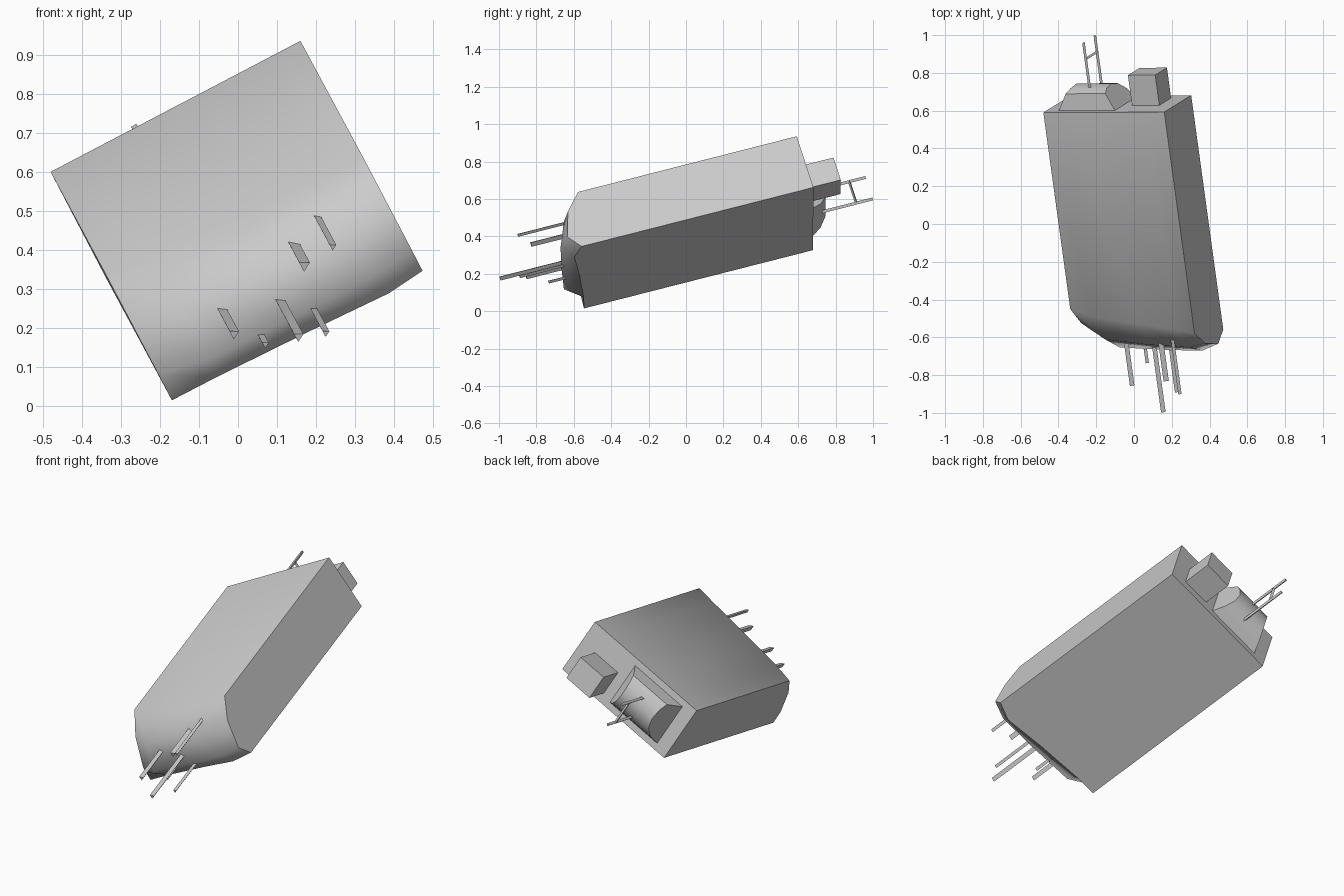
import bpy
import bmesh
from mathutils import Matrix, Vector

cube = bpy.data.objects.get("Cube")
if cube:
    bpy.data.objects.remove(cube, do_unlink=True)

grey = bpy.data.materials.new("plain_grey")
grey.use_nodes = True
COLOUR = (0.6, 0.6, 0.6, 1)
grey.diffuse_color = COLOUR
grey.node_tree.nodes["Principled BSDF"].inputs["Base Color"].default_value = COLOUR

# Tilted frame of the hull: depth (down), width (across), length (to the nose)
length = Vector((0.137, -1, -0.2545)).normalized()
width = Vector((0.886, 0.002, 0.464))
width = (width - length * width.dot(length)).normalized()
depth = width.cross(length)
FRAME = Matrix((depth, width, length)).transposed().to_4x4()
FRAME.translation = (-0.48, 0.59, 0.60)
WIDTH, DEPTH = 0.7225, 0.321


def finish(name, bm, smooth_test=None):
    bmesh.ops.recalc_face_normals(bm, faces=bm.faces)
    if smooth_test:
        for f in bm.faces:
            f.smooth = smooth_test(f)
        for e in bm.edges:
            e.smooth = all(f.smooth for f in e.link_faces)
    mesh = bpy.data.meshes.new(name)
    bm.to_mesh(mesh)
    bm.free()
    mesh.materials.append(grey)
    obj = bpy.data.objects.new(name, mesh)
    bpy.context.collection.objects.link(obj)
    obj.matrix_world = FRAME
    return obj


def loft(name, sections, smooth):
    """Skin matching sections, close the loop and cap both ends."""
    bm = bmesh.new()
    rings = [[bm.verts.new(p) for p in s] for s in sections]
    skin = []
    n = len(rings[0])
    for a, b in zip(rings, rings[1:]):
        for i in range(n):
            j = (i + 1) % n
            f = bm.faces.new((a[i], a[j], b[j], b[i]))
            if i in smooth:
                skin.append(f)
    bm.faces.new(rings[0])
    bm.faces.new(rings[-1])
    return finish(name, bm, lambda f: f in skin)


def rod(name, start, end, radius):
    """Three-sided bar between two points of the frame."""
    start, end = Vector(start), Vector(end)
    axis = end - start
    bm = bmesh.new()
    bmesh.ops.create_cone(bm, cap_ends=True, segments=3, radius1=radius,
                          radius2=radius, depth=axis.length)
    turn = Vector((0, 0, 1)).rotation_difference(axis).to_matrix().to_4x4()
    bm.transform(Matrix.Translation((start + end) / 2) @ turn
                 @ Matrix.Rotation(1.5708, 4, 'Z') @ Matrix.Rotation(-1.5708, 4, 'Z'))
    return finish(name, bm)


# Hull: across the width, how far the nose reaches at four depths
nose = [
    (0.0, (1.083, 1.19, 1.27, 1.275)),
    (0.13, (1.125, 1.28, 1.365, 1.277)),
    (0.39, (1.165, 1.31, 1.38, 1.30)),
    (0.62, (1.20, 1.325, 1.385, 1.33)),
    (WIDTH, (1.218, 1.303, 1.347, 1.29)),
]
rows = (0, 0.1, 0.245, DEPTH)
hull = [[(0, u, 0)] + [(w, u, t) for w, t in zip(rows, reach)] + [(DEPTH, u, 0)]
        for u, reach in nose]
loft("hull", hull, smooth=(0, 1, 2, 3))

# Rounded rear housing, tapering away from the back face
outline = [(0.035, 0.01), (0.045, -0.09), (0.09, -0.108), (0.15, -0.115),
           (0.21, -0.1), (0.255, -0.06), (0.29, 0.01)]
housing = [[(w, edge - side * min(t, 0) * 0.6, t) for w, t in outline]
           for edge, side in ((0.07, 1), (0.415, -1))]
loft("rear_housing", housing, smooth=(1, 2, 3, 4, 5))

# Rear box
box = [[(0.13, u, 0.01), (0.13, u, -0.167), (0.27, u, -0.167), (0.27, u, 0.01)]
       for u in (0.465, 0.628)]
loft("rear_box", box, smooth=())

# Rear fork
rod("fork_upper_prong", (0.1, 0.245, 0), (0.1, 0.245, -0.355), 0.009)
rod("fork_lower_prong", (0.235, 0.245, 0), (0.235, 0.245, -0.355), 0.009)
rod("fork_crossbar", (0.1, 0.245, -0.265), (0.235, 0.245, -0.265), 0.008)

# Front rods: tip position and radius
tips = [((0.243, -0.9, 0.408), 0.01), ((0.17, -0.83, 0.36), 0.016),
        ((-0.01, -0.855, 0.185), 0.014), ((0.07, -0.735, 0.158), 0.01),
        ((0.155, -0.995, 0.178), 0.014), ((0.225, -0.89, 0.187), 0.01)]
to_local = FRAME.inverted()
for i, (tip, radius) in enumerate(tips):
    end = to_local @ Vector(tip)
    rod(f"front_rod_{i + 1}", (end.x, end.y, 1.15), end, radius)
